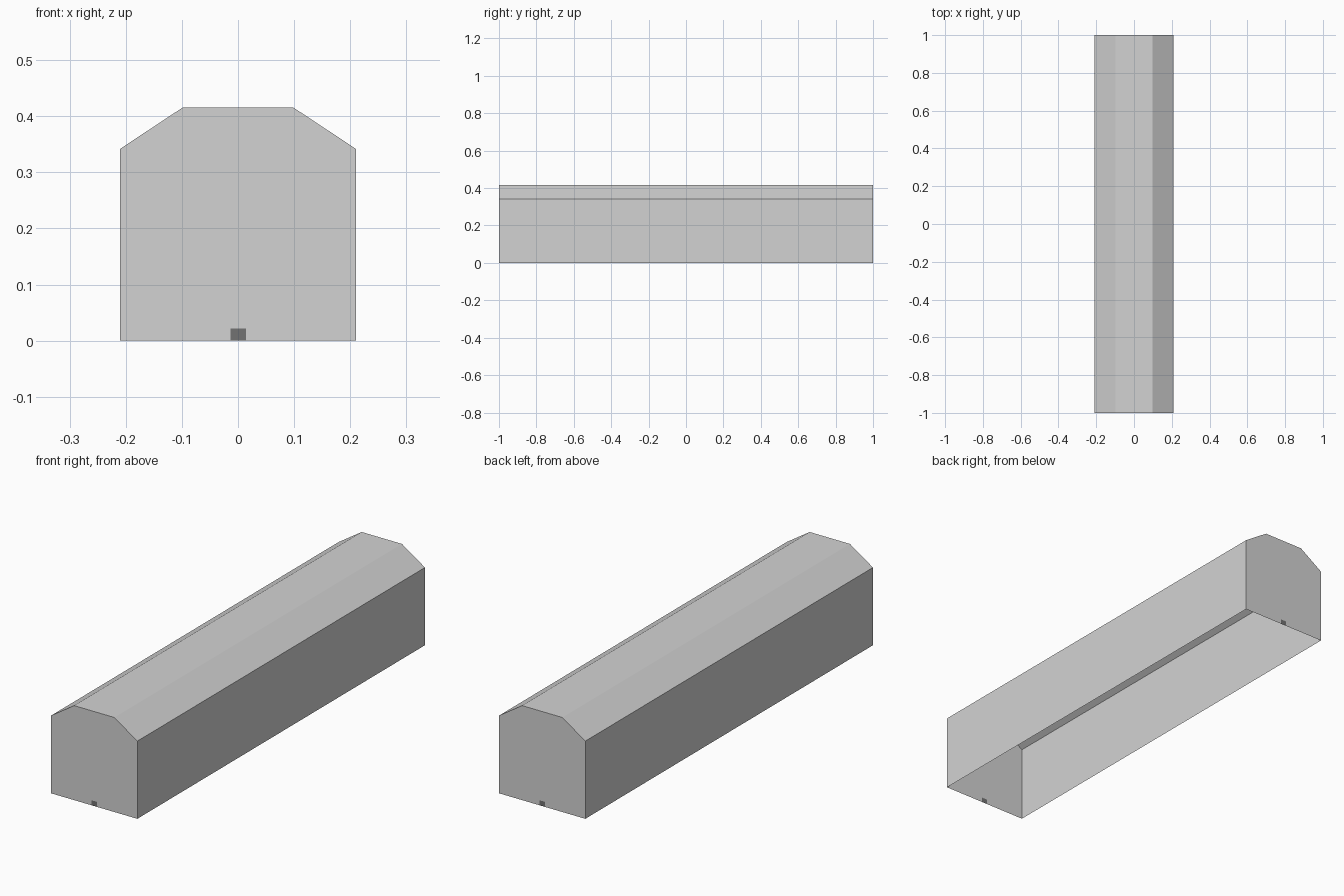
import bpy, bmesh

if "Cube" in bpy.data.objects:
    bpy.data.objects.remove(bpy.data.objects["Cube"])

def material(name, value):
    m = bpy.data.materials.new(name)
    m.diffuse_color = (value, value, value, 1)
    m.use_nodes = True
    m.node_tree.nodes["Principled BSDF"].inputs["Base Color"].default_value = m.diffuse_color
    return m

light = material("light grey", 0.65)
dark = material("dark grey", 0.17)

# Half profile of the hull, mirrored to make the open-bottomed cross-section
half = [(0.21, 0.0), (0.21, 0.342), (0.098, 0.416)]
profile = half + [(-x, z) for x, z in reversed(half)]
# Small dark patch at the foot of each end wall
patch = [(-0.013, 0.0), (-0.013, 0.022), (0.014, 0.022), (0.014, 0.0)]

bm = bmesh.new()
ends = []
for y in (-1.0, 1.0):
    outline = [bm.verts.new((x, y, z)) for x, z in profile]
    spot = [bm.verts.new((x, y, z)) for x, z in patch]
    # End wall with a notch, and the patch filling it
    wall = outline + spot
    order = 1 if y > 0 else -1
    bm.faces.new(wall[::order])
    bm.faces.new(spot[::-order]).material_index = 1
    ends.append(outline)

# Side walls and roof panels; the bottom stays open
front, back = ends
for i in range(len(profile) - 1):
    bm.faces.new((front[i], back[i], back[i + 1], front[i + 1]))

# Point every face away from the middle of the hull
for f in bm.faces:
    f.normal_update()
    c = f.calc_center_median()
    c.z -= 0.1
    if f.normal.dot(c) < 0:
        f.normal_flip()

mesh = bpy.data.meshes.new("hull")
bm.to_mesh(mesh)
bm.free()
mesh.materials.append(light)
mesh.materials.append(dark)
hull = bpy.data.objects.new("hull", mesh)
bpy.context.collection.objects.link(hull)
